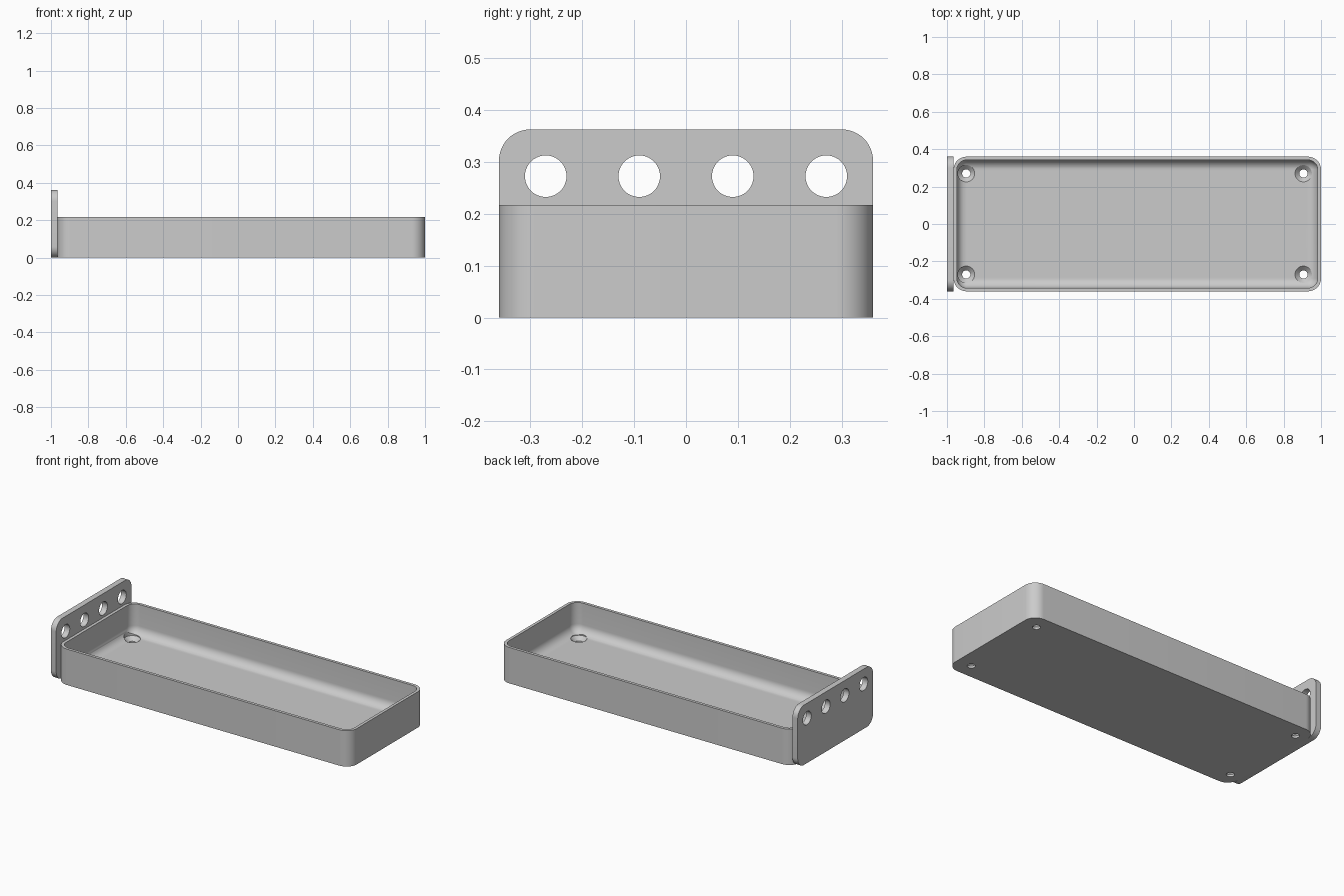
import bpy, bmesh
from math import sin, cos, pi
from mathutils import Vector, Matrix

if "Cube" in bpy.data.objects:
    bpy.data.objects.remove(bpy.data.objects["Cube"])

grey = bpy.data.materials.new("plain grey")
grey.use_nodes = True
grey.diffuse_color = (0.6, 0.6, 0.6, 1)
grey.node_tree.nodes["Principled BSDF"].inputs["Base Color"].default_value = (0.6, 0.6, 0.6, 1)


def rounded_rect(hx, hy, r, z, n=12):
    """Closed ring of points with rounded corners."""
    ring = []
    for k, (sx, sy) in enumerate([(1, 1), (-1, 1), (-1, -1), (1, -1)]):
        for i in range(n + 1):
            a = (k + i / n) * pi / 2
            ring.append((sx * (hx - r) + r * cos(a), sy * (hy - r) + r * sin(a), z))
    return ring


def circle(r, z, n=40):
    return [(r * cos(2 * pi * i / n), r * sin(2 * pi * i / n), z) for i in range(n)]


def loft(name, rings, matrix):
    """Skin the rings in order and cap both ends."""
    bm = bmesh.new()
    loops = [[bm.verts.new(p) for p in ring] for ring in rings]
    for low, high in zip(loops, loops[1:]):
        for i in range(len(low)):
            j = (i + 1) % len(low)
            bm.faces.new((low[i], low[j], high[j], high[i]))
    bm.faces.new(loops[0][::-1])
    bm.faces.new(loops[-1])
    bmesh.ops.remove_doubles(bm, verts=bm.verts, dist=1e-5)
    bmesh.ops.recalc_face_normals(bm, faces=bm.faces)
    bm.transform(matrix)
    mesh = bpy.data.meshes.new(name)
    bm.to_mesh(mesh)
    bm.free()
    mesh.materials.append(grey)
    obj = bpy.data.objects.new(name, mesh)
    bpy.context.collection.objects.link(obj)
    return obj


def activate(obj):
    bpy.ops.object.select_all(action='DESELECT')
    obj.select_set(True)
    bpy.context.view_layer.objects.active = obj


def drill(obj, cutters):
    """Cut each hole, then shade smooth with sharp edges."""
    activate(obj)
    for cutter in cutters:
        cutter.hide_render = True
        mod = obj.modifiers.new("hole", 'BOOLEAN')
        mod.operation, mod.solver, mod.object = 'DIFFERENCE', 'EXACT', cutter
        bpy.ops.object.modifier_apply(modifier=mod.name)
        bpy.data.objects.remove(cutter)
    bpy.ops.object.shade_smooth_by_angle(angle=pi / 6)


# Overall sizes
half_y, tray_h, plate_h = 0.36, 0.217, 0.362
plate_t, wall, floor = 0.035, 0.018, 0.036
corner = 0.07
fillet = corner - wall
half_x = (2 - plate_t) / 2

# Tray: outer shell, rim, inner wall and filleted floor
rings = [rounded_rect(half_x, half_y, corner, z) for z in (0, tray_h)]
rings.append(rounded_rect(half_x - wall, half_y - wall, fillet, tray_h))
for i in range(11):
    a = i / 10 * pi / 2
    inset = fillet * (1 - cos(a))
    rings.append(rounded_rect(half_x - wall - inset, half_y - wall - inset,
                              fillet - inset, floor + fillet * (1 - sin(a))))
tray = loft("tray", rings, Matrix.Translation((plate_t / 2, 0, 0)))

# Countersunk screw holes in the tray floor
sink = [circle(0.022, -0.02), circle(0.022, 0.013), circle(0.045, floor), circle(0.045, 0.08)]
drill(tray, [loft("screw_cutter", sink, Matrix.Translation((x, y, 0)))
             for x in (-0.897, 0.906) for y in (-0.27, 0.27)])

# Upright end plate with a row of four holes
turn = Matrix.Rotation(pi / 2, 4, 'Y')
place = Matrix.Translation((-1, 0, plate_h / 2)) @ turn
plate = loft("end_plate", [rounded_rect(plate_h / 2, half_y, 0.06, z) for z in (0, plate_t)], place)
drill(plate, [loft("plate_cutter", [circle(0.04, -0.02), circle(0.04, 0.06)],
                   Matrix.Translation((-1, 0.18 * k, 0.272)) @ turn)
              for k in (-1.5, -0.5, 0.5, 1.5)])
